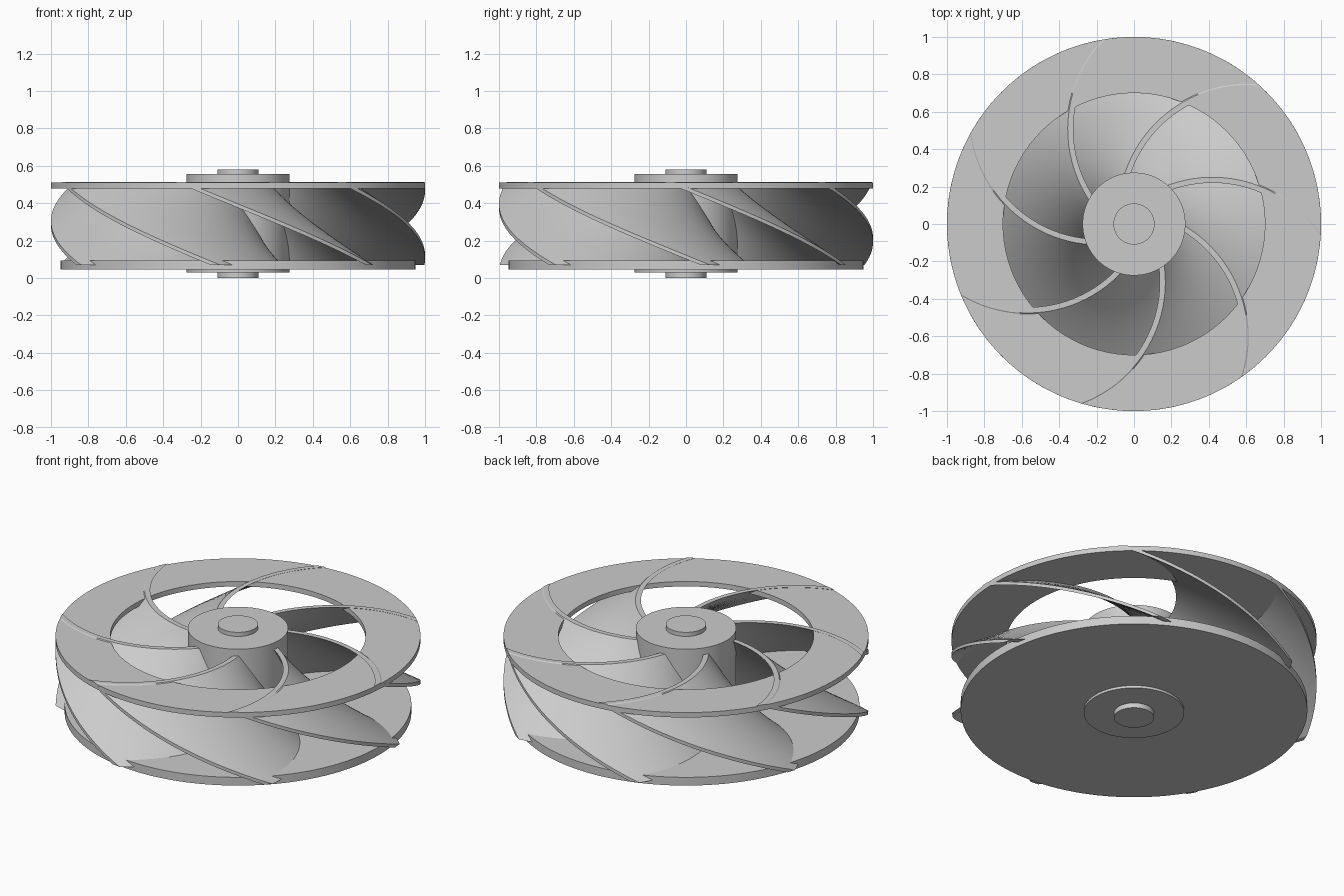
import bpy, math

if "Cube" in bpy.data.objects:
    bpy.data.objects.remove(bpy.data.objects["Cube"])

BLADES = 7
TWIST = math.radians(62.5)      # helical twist from blade top to bottom
SEG = 128


def add_mesh(name, verts, faces):
    me = bpy.data.meshes.new(name)
    me.from_pydata(verts, [], faces)
    ob = bpy.data.objects.new(name, me)
    bpy.context.collection.objects.link(ob)
    bpy.ops.object.select_all(action='DESELECT')
    ob.select_set(True)
    bpy.context.view_layer.objects.active = ob
    bpy.ops.object.shade_smooth_by_angle(angle=math.radians(30))
    return ob


def cylinder(name, r, z0, z1):
    bpy.ops.mesh.primitive_cylinder_add(vertices=SEG, radius=r, depth=z1 - z0,
                                        location=(0, 0, (z0 + z1) / 2))
    ob = bpy.context.object
    ob.name = name
    bpy.ops.object.shade_smooth_by_angle(angle=math.radians(30))
    return ob


def ring(name, ri, ro, z0, z1):
    profile = [(ri, z0), (ro, z0), (ro, z1), (ri, z1)]
    verts, faces = [], []
    for i in range(SEG):
        a = 2 * math.pi * i / SEG
        verts += [(r * math.cos(a), r * math.sin(a), z) for r, z in profile]
        n = (i + 1) % SEG
        for j in range(4):
            k = (j + 1) % 4
            faces.append((i * 4 + j, n * 4 + j, n * 4 + k, i * 4 + k))
    return add_mesh(name, verts, [f[::-1] for f in faces])


def arc_point(rho, r):
    # point at distance r from the axis on the blade arc of radius rho
    cx, cy = 0.42, -0.438
    d = math.hypot(cx, cy)
    phi = math.acos((r * r - d * d - rho * rho) / (2 * d * rho))
    a = math.atan2(cy, cx) + phi
    return cx + rho * math.cos(a), cy + rho * math.sin(a)


def blade(name, turn, z0=0.07, z1=0.514, n=20, layers=32):
    radii = [0.25 + 0.75 * i / n for i in range(n + 1)]
    outer = [arc_point(0.673 + 0.015, r) for r in radii]
    inner = [arc_point(0.673 - 0.015, r) for r in radii]
    loop = inner + outer[::-1]
    m = len(loop)
    verts, faces = [], []
    for k in range(layers + 1):
        t = k / layers
        a = turn + TWIST * (1 - t)
        c, s = math.cos(a), math.sin(a)
        verts += [(x * c - y * s, x * s + y * c, z0 + (z1 - z0) * t) for x, y in loop]
    for k in range(layers):
        for j in range(m):
            j2 = (j + 1) % m
            faces.append((k * m + j, k * m + j2, (k + 1) * m + j2, (k + 1) * m + j))
    top = layers * m
    for j in range(n):          # end caps as quad strips
        q = (j, j + 1, m - 2 - j, m - 1 - j)
        faces.append(q[::-1])
        faces.append(tuple(top + v for v in q))
    return add_mesh(name, verts, faces)


# Shaft, hub and the two plates
cylinder("shaft", 0.11, 0.0, 0.58)
cylinder("hub", 0.275, 0.03, 0.555)
cylinder("back_plate", 0.95, 0.045, 0.095)
ring("front_shroud_ring", 0.70, 1.0, 0.48, 0.51)

# Twisted, curved blades around the hub
for i in range(BLADES):
    blade(f"blade_{i + 1}", 2 * math.pi * i / BLADES)
